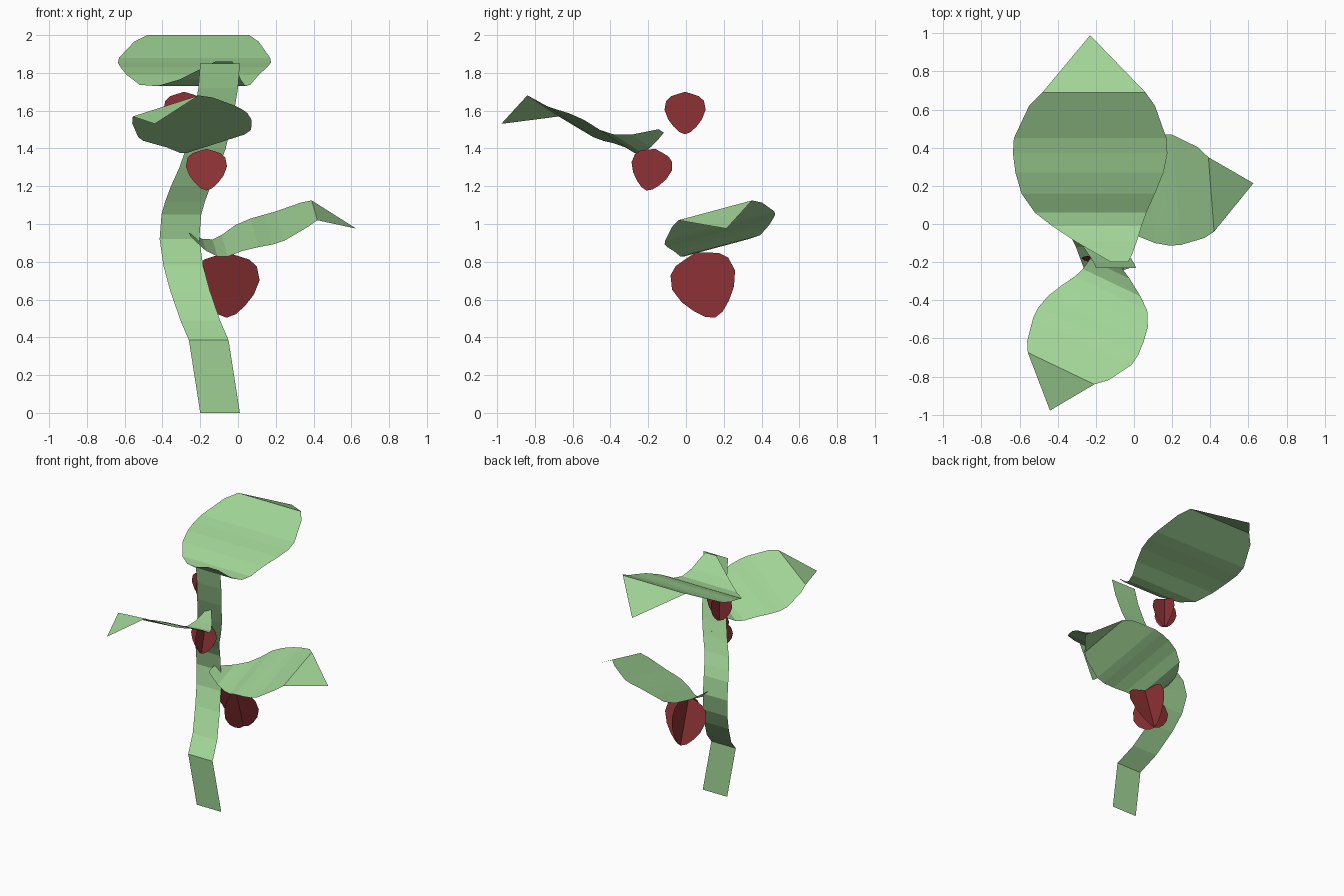
import bpy
import math
from mathutils import Matrix, Vector

if "Cube" in bpy.data.objects:
    bpy.data.objects.remove(bpy.data.objects["Cube"])


def material(name, rgb):
    m = bpy.data.materials.new(name)
    m.diffuse_color = (*rgb, 1.0)
    m.use_nodes = True
    m.node_tree.nodes["Principled BSDF"].inputs["Base Color"].default_value = m.diffuse_color
    return m


GREEN = material("leaf_green", (0.355, 0.66, 0.305))
RED = material("berry_red", (0.27, 0.032, 0.035))


def make(name, verts, faces, mat, matrix=None):
    mesh = bpy.data.meshes.new(name)
    mesh.from_pydata(verts, [], faces)
    mesh.materials.append(mat)
    if matrix is not None:
        mesh.transform(matrix)
    mesh.update()
    obj = bpy.data.objects.new(name, mesh)
    bpy.context.collection.objects.link(obj)
    return obj


def ribbon(rows):
    """Rows of (x_left, x_right, y, z) joined into a strip of quads."""
    verts = []
    for xl, xr, y, z in rows:
        verts += [(xl, y, z), (xr, y, z)]
    faces = [(2 * i, 2 * i + 1, 2 * i + 3, 2 * i + 2)
             for i in range(len(rows) - 1)]
    return verts, faces


# Stem: flat ribbon winding upward (left edge x, y, z)
STEM = [(-0.20, -0.22, 0.0), (-0.26, -0.24, 0.385), (-0.305, -0.12, 0.49),
        (-0.36, -0.01, 0.65), (-0.395, 0.055, 0.78), (-0.415, 0.085, 0.92),
        (-0.405, 0.06, 1.05), (-0.385, 0.025, 1.12), (-0.355, -0.02, 1.20),
        (-0.31, -0.065, 1.30), (-0.275, -0.105, 1.40), (-0.235, -0.165, 1.57),
        (-0.21, -0.205, 1.72), (-0.20, -0.23, 1.85)]
v, f = ribbon([(x, x + 0.21, y, z) for x, y, z in STEM])
make("stem", v, f, GREEN)

# Leaf: curled strip ending in a folded triangular tip
LEAF = [(-0.12, -0.03, -0.20, 1.86), (-0.19, -0.01, -0.16, 1.825),
        (-0.31, 0.015, -0.09, 1.765), (-0.43, 0.04, -0.01, 1.73),
        (-0.52, 0.065, 0.06, 1.737), (-0.59, 0.11, 0.16, 1.79),
        (-0.622, 0.155, 0.27, 1.83), (-0.635, 0.175, 0.37, 1.855),
        (-0.63, 0.17, 0.45, 1.88), (-0.55, 0.11, 0.62, 1.965),
        (-0.48, 0.06, 0.69, 2.0)]
TIP = (-0.23, 0.99, 1.86)


def frame(left, right, tip):
    """Frame from the tip fold: origin at its middle, x along it."""
    left, right, tip = Vector(left), Vector(right), Vector(tip)
    mid = (left + right) / 2
    ex = (right - left).normalized()
    fwd = tip - mid
    ey = (fwd - ex * fwd.dot(ex)).normalized()
    rot = Matrix((ex, ey, ex.cross(ey))).transposed().to_4x4()
    return Matrix.Translation(mid) @ rot


FOLD = ((LEAF[-1][0], 0.69, 2.0), (0.06, 0.69, 2.0), TIP)
BASE = frame(*FOLD)


def leaf(name, fold, scale):
    verts, faces = ribbon(LEAF)
    n = len(verts)
    verts.append(TIP)
    faces.append((n - 2, n - 1, n))
    m = frame(*fold) @ Matrix.Scale(scale, 4) @ BASE.inverted()
    make(name, verts, faces, GREEN, m)


leaf("top_leaf", FOLD, 1.0)
leaf("right_leaf", ((0.39, 0.35, 1.125), (0.42, -0.04, 1.02),
                    (0.63, 0.22, 0.975)), 0.75)
leaf("front_leaf", ((-0.21, -0.84, 1.68), (-0.555, -0.675, 1.57),
                    (-0.44, -0.98, 1.53)), 0.745)

# Berries: two crossed flat outlines each
HALF = [(0, 0.110), (0.04, 0.098), (0.075, 0.086), (0.1, 0.062),
        (0.109, 0.015), (0.09, -0.035), (0.06, -0.075), (0.03, -0.103),
        (0, -0.115)]
OUTLINE = HALF + [(-u, w) for u, w in HALF[-2:0:-1]]


def berry(name, centre, scale, tilt):
    k = len(OUTLINE)
    verts = [(u, 0, w) for u, w in OUTLINE] + [(0, u, w) for u, w in OUTLINE]
    faces = [tuple(reversed(range(k))), tuple(reversed(range(k, 2 * k)))]
    m = (Matrix.Translation(centre)
         @ Matrix.Rotation(math.radians(tilt), 4, 'X')
         @ Matrix.Scale(scale, 4))
    make(name, verts, faces, RED, m)


berry("upper_berry", (-0.285, -0.005, 1.59), 1.0, 0)
berry("middle_berry", (-0.167, -0.185, 1.29), 1.0, -12)
berry("lower_berry", (-0.06, 0.10, 0.68), 1.6, 17)
